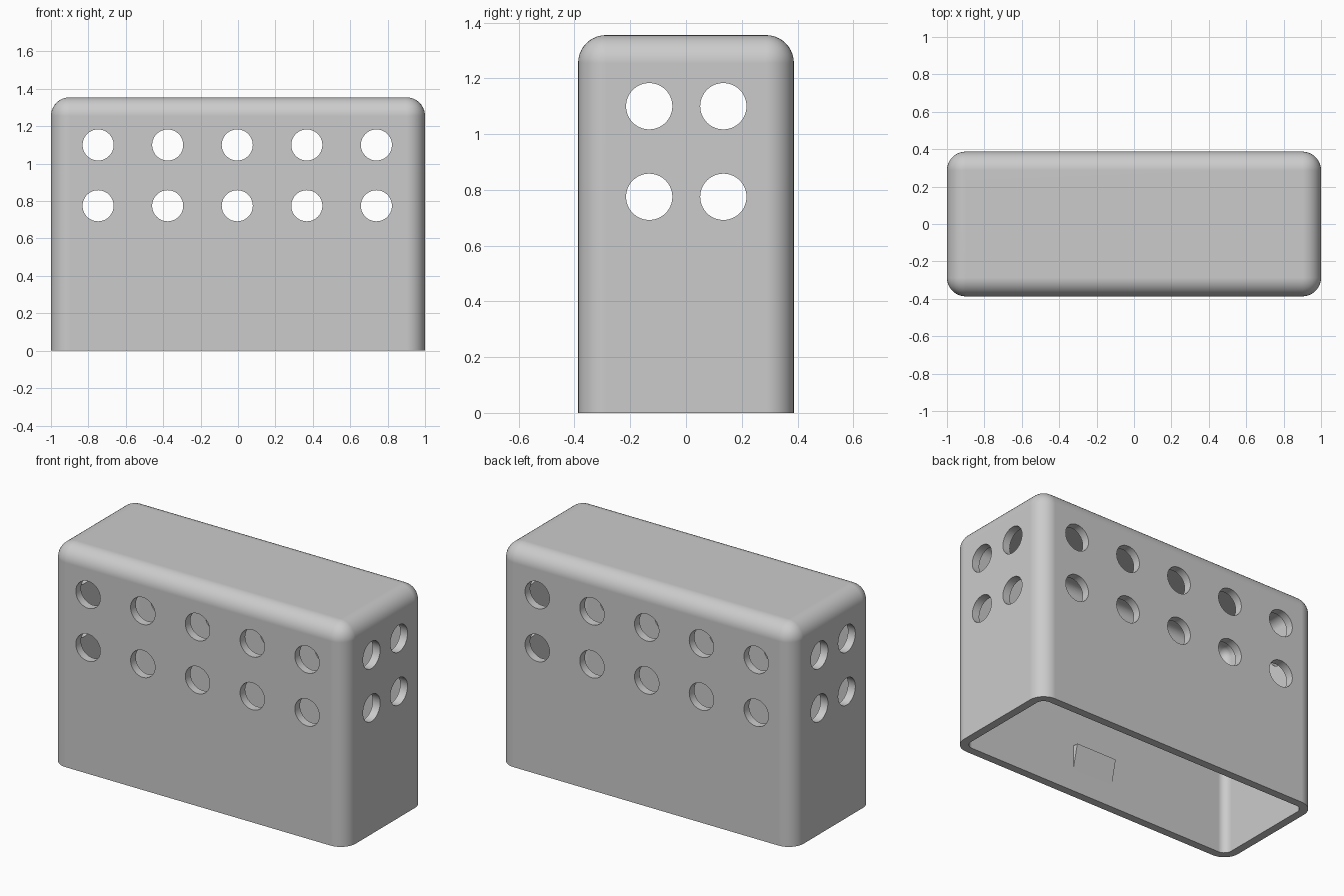
import bpy
import bmesh
import math
from mathutils import Matrix, Vector

default = bpy.data.objects.get("Cube")
if default:
    bpy.data.objects.remove(default, do_unlink=True)

HALF_X, HALF_Y, HEIGHT = 1.0, 0.387, 1.355
WALL, RADIUS = 0.05, 0.1
HOLE_RADIUS = 0.083

grey = bpy.data.materials.new("light_grey")
grey.use_nodes = True
colour = (0.6, 0.6, 0.6, 1)
grey.diffuse_color = colour
grey.node_tree.nodes["Principled BSDF"].inputs["Base Color"].default_value = colour


def make_object(name, bm):
    bmesh.ops.recalc_face_normals(bm, faces=bm.faces)
    mesh = bpy.data.meshes.new(name)
    bm.to_mesh(mesh)
    bm.free()
    mesh.materials.append(grey)
    obj = bpy.data.objects.new(name, mesh)
    bpy.context.collection.objects.link(obj)
    return obj


def rounded_box(name, hx, hy, bottom, top, radius):
    """Box with rounded sides and top, and a sharp-edged flat bottom."""
    bm = bmesh.new()
    bmesh.ops.create_cube(bm, size=2)
    for v in bm.verts:
        v.co = Vector((v.co.x * hx, v.co.y * hy, top if v.co.z > 0 else bottom))
    edges = [e for e in bm.edges if any(v.co.z > bottom + 0.01 for v in e.verts)]
    bmesh.ops.bevel(bm, geom=edges, offset=radius, segments=10, profile=0.5,
                    affect='EDGES', clamp_overlap=True)
    return make_object(name, bm)


def drill(bm, centre, axis, length):
    turn = Vector((0, 0, 1)).rotation_difference(axis).to_matrix().to_4x4()
    bmesh.ops.create_cone(bm, cap_ends=True, segments=64, radius1=HOLE_RADIUS,
                          radius2=HOLE_RADIUS, depth=length,
                          matrix=Matrix.Translation(centre) @ turn)


# Hollow cover, open at the bottom
cover = rounded_box("cover", HALF_X, HALF_Y, 0, HEIGHT, RADIUS)
cutters = [rounded_box("cavity_cutter", HALF_X - WALL, HALF_Y - WALL,
                       -0.2, HEIGHT - WALL, RADIUS - WALL)]

# Vent holes: five columns through front and back, two through the sides
long_holes, short_holes = bmesh.new(), bmesh.new()
for z in (0.775, 1.1):
    for i in range(-2, 3):
        drill(long_holes, Vector((i * 0.372 - 0.004, 0, z)), Vector((0, 1, 0)), 1)
    for y in (-0.132, 0.134):
        drill(short_holes, Vector((0, y, z)), Vector((1, 0, 0)), 3)
cutters.append(make_object("front_back_hole_cutter", long_holes))
cutters.append(make_object("side_hole_cutter", short_holes))

for cutter in cutters:
    cutter.hide_render = True
    mod = cover.modifiers.new(cutter.name, 'BOOLEAN')
    mod.operation = 'DIFFERENCE'
    mod.solver = 'EXACT'
    mod.object = cutter

# Bake the cuts, then drop the cutters
depsgraph = bpy.context.evaluated_depsgraph_get()
cut_mesh = bpy.data.meshes.new_from_object(cover.evaluated_get(depsgraph))
cover.modifiers.clear()
cover.data = cut_mesh
for cutter in cutters:
    bpy.data.objects.remove(cutter, do_unlink=True)

bpy.ops.object.select_all(action='DESELECT')
cover.select_set(True)
bpy.context.view_layer.objects.active = cover
bpy.ops.object.shade_smooth_by_angle(angle=math.radians(30))
weighted = cover.modifiers.new("weighted_normals", 'WEIGHTED_NORMAL')
weighted.keep_sharp = True

# Wedge-shaped snap catches inside the long walls
for name, side in (("front_catch", -1), ("back_catch", 1)):
    wall_y = HALF_Y - WALL
    profile = [(wall_y + 0.02, 0.14), (wall_y, 0.14),
               (wall_y - 0.035, 0.29), (wall_y + 0.02, 0.29)]
    bm = bmesh.new()
    face = bm.faces.new([bm.verts.new((-0.12, side * y, z)) for y, z in profile])
    sweep = bmesh.ops.extrude_face_region(bm, geom=[face])
    verts = [g for g in sweep["geom"] if isinstance(g, bmesh.types.BMVert)]
    bmesh.ops.translate(bm, verts=verts, vec=(0.28, 0, 0))
    make_object(name, bm)
